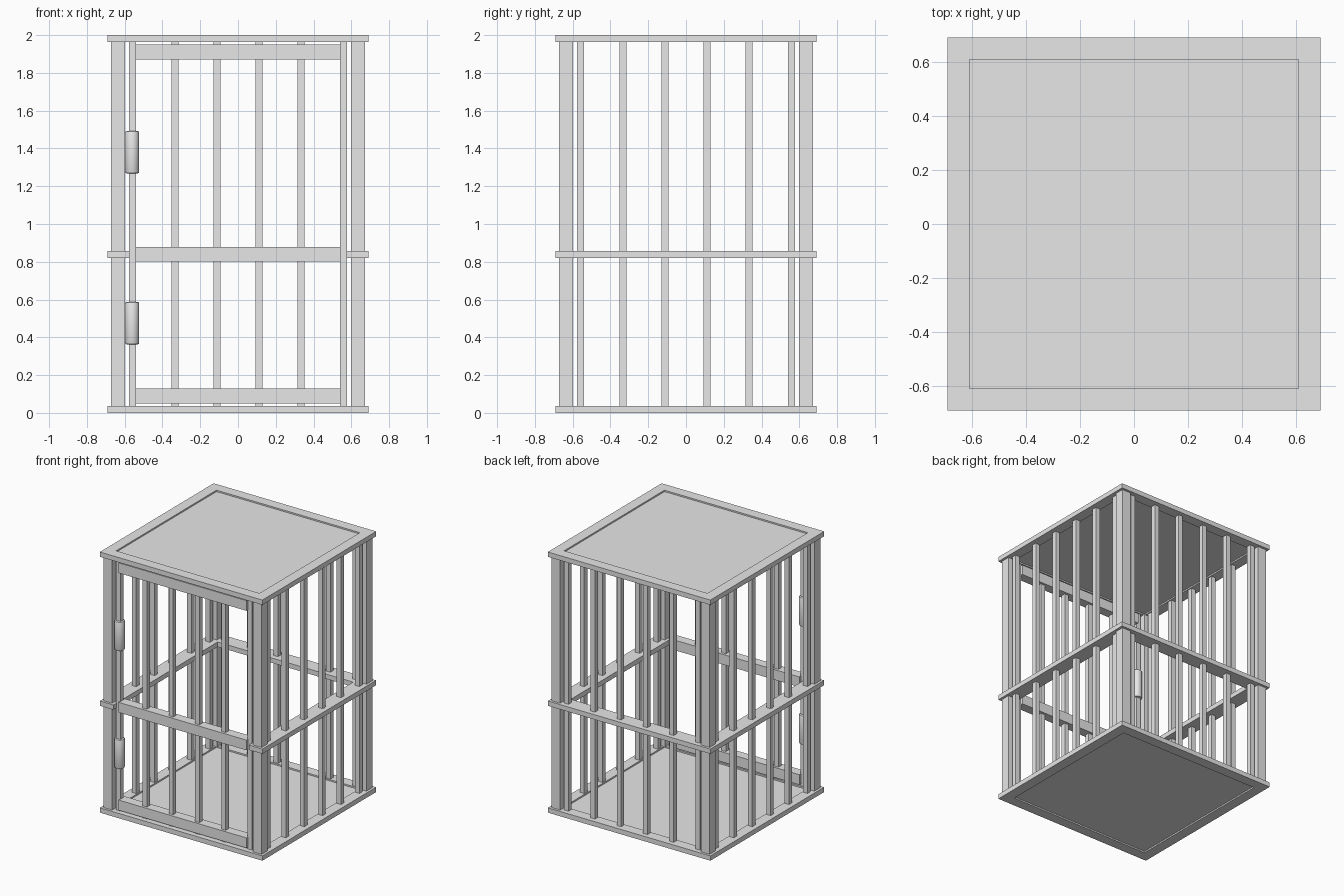
import bpy
import bmesh
from mathutils import Matrix

cube = bpy.data.objects.get("Cube")
if cube:
    bpy.data.objects.remove(cube)

metal = bpy.data.materials.new("grey metal")
metal.use_nodes = True
GREY = (0.8, 0.8, 0.8, 1)
metal.diffuse_color = GREY
metal.node_tree.nodes["Principled BSDF"].inputs["Base Color"].default_value = GREY

OUT, INN = 0.69, 0.575      # outer and inner half widths of the frames
ROW = 0.635                 # distance of the bar rows from the centre
PLATE, TOP = 0.037, 2.0
BARS = [-0.558 + 0.2232 * i for i in range(6)]


def finish(name, bm):
    mesh = bpy.data.meshes.new(name)
    bmesh.ops.recalc_face_normals(bm, faces=bm.faces)
    bm.to_mesh(mesh)
    bm.free()
    mesh.materials.append(metal)
    obj = bpy.data.objects.new(name, mesh)
    bpy.context.collection.objects.link(obj)
    return obj


def add_box(bm, lo, hi):
    size = [b - a for a, b in zip(lo, hi)]
    mid = [(a + b) / 2 for a, b in zip(lo, hi)]
    bmesh.ops.create_cube(bm, size=1, matrix=Matrix.Translation(mid) @ Matrix.Diagonal((*size, 1)))


def box(name, lo, hi):
    bm = bmesh.new()
    add_box(bm, lo, hi)
    return finish(name, bm)


def upright(name, x, y, half):
    return box(name, (x - half, y - half, PLATE - 0.005), (x + half, y + half, TOP - PLATE + 0.005))


# Floor and roof: a slab with a shallow sunken panel on both faces
def plate(name, z0):
    bm = bmesh.new()
    add_box(bm, (-OUT, -OUT, z0), (OUT, OUT, z0 + PLATE))
    bm.normal_update()
    flats = [f for f in bm.faces if abs(f.normal.z) > 0.9]
    for face in flats:
        bmesh.ops.inset_individual(bm, faces=[face], thickness=OUT - INN)
        shift = -0.011 if face.normal.z > 0 else 0.011
        rim = list(face.edges)
        inner = bmesh.ops.extrude_discrete_faces(bm, faces=[face])["faces"][0]
        for v in inner.verts:
            v.co.z += shift
        bmesh.ops.bridge_loops(bm, edges=[e for e in rim if e.is_valid] + list(inner.edges)) \
            if not any(len(e.link_faces) > 1 for e in inner.edges) else None
    return finish(name, bm)


plate("floor", 0)
plate("roof", TOP - PLATE)

# Corner posts
for sx in (-1, 1):
    for sy in (-1, 1):
        upright(f"post_{'left' if sx > 0 else 'right'}_{'front' if sy < 0 else 'back'}",
                sx * ROW, sy * ROW, 0.0365)

# Rows of square bars on all four sides
for i, p in enumerate(BARS, 1):
    upright(f"left_bar_{i}", ROW, p, 0.0185)
    upright(f"right_bar_{i}", -ROW, p, 0.0185)
    upright(f"back_bar_{i}", p, ROW, 0.0185)
    upright(f"front_bar_{i}", p, -ROW, 0.0185)

# Middle rail, a U shape open at the door
bm = bmesh.new()
outline = [(-OUT, -OUT), (-INN, -OUT), (-INN, INN), (INN, INN),
           (INN, -OUT), (OUT, -OUT), (OUT, OUT), (-OUT, OUT)]
base = bm.faces.new([bm.verts.new((x, y, 0.82)) for x, y in outline])
top = bmesh.ops.extrude_face_region(bm, geom=[base])["geom"]
for v in top:
    if isinstance(v, bmesh.types.BMVert):
        v.co.z += 0.037
finish("middle_rail", bm)

# Door cross rails
for name, z in (("bottom", 0.09), ("middle", 0.84), ("top", 1.91)):
    box(f"door_rail_{name}", (-0.543, -0.672, z - 0.039), (0.543, -0.598, z + 0.039))

# Hinge barrels with chamfered ends
for name, z in (("lower", 0.475), ("upper", 1.38)):
    bm = bmesh.new()
    bmesh.ops.create_cone(bm, cap_ends=True, segments=24, radius1=0.037, radius2=0.037,
                          depth=0.224, matrix=Matrix.Translation((-0.56, -ROW, z)))
    ends = [e for e in bm.edges if abs(e.verts[0].co.z - e.verts[1].co.z) < 0.001]
    bmesh.ops.bevel(bm, geom=ends, offset=0.008, segments=2, profile=0.5, affect='EDGES')
    hinge = finish(f"hinge_{name}", bm)
    bpy.ops.object.select_all(action='DESELECT')
    hinge.select_set(True)
    bpy.context.view_layer.objects.active = hinge
    bpy.ops.object.shade_smooth_by_angle()
